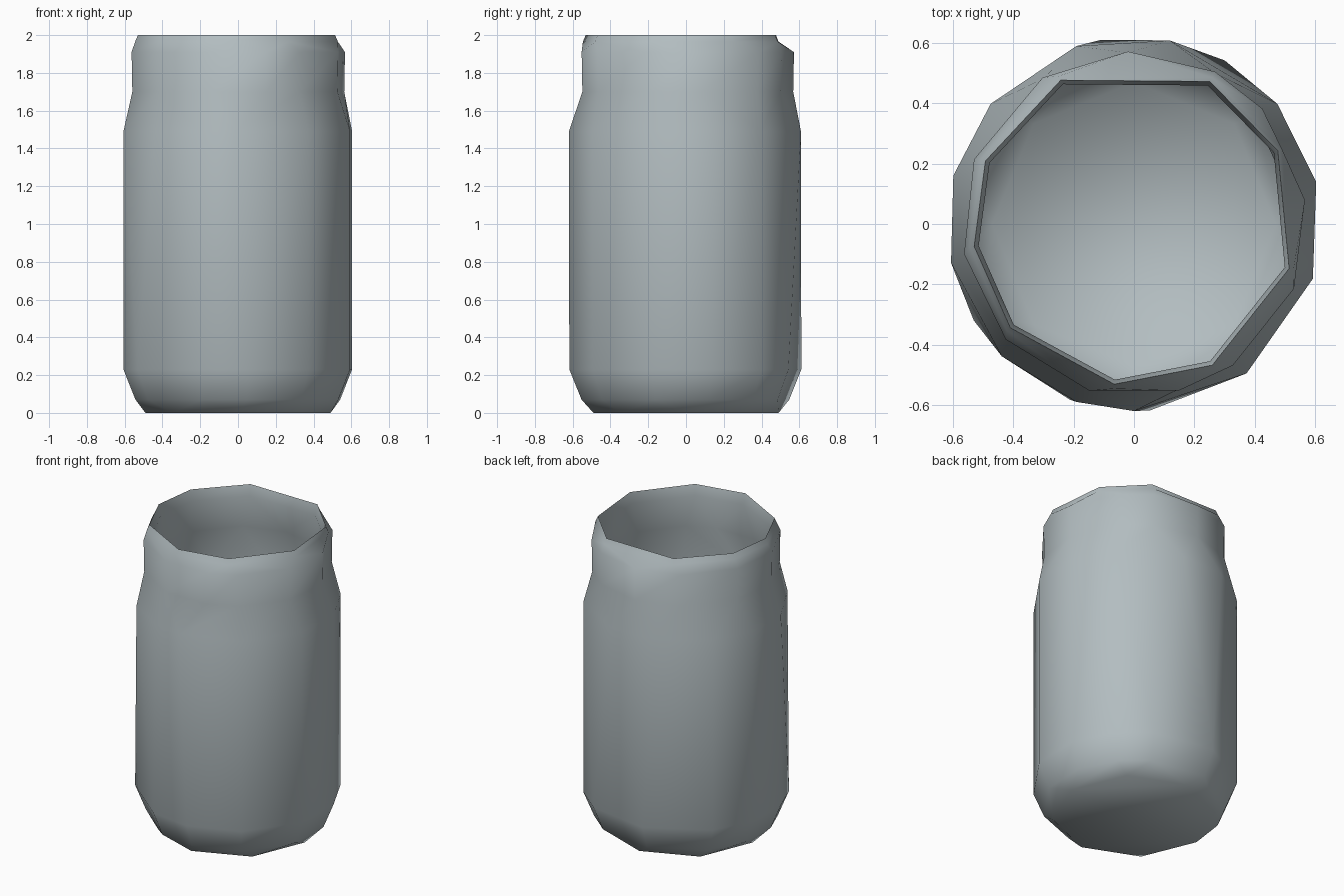
import bpy, bmesh, math

cube = bpy.data.objects.get("Cube")
if cube:
    bpy.data.objects.remove(cube, do_unlink=True)

mat = bpy.data.materials.new("pale grey glass")
mat.use_nodes = True
COLOUR = (0.45, 0.51, 0.53, 1)
mat.diffuse_color = COLOUR
mat.node_tree.nodes["Principled BSDF"].inputs["Base Color"].default_value = COLOUR

# Irregular corner angles, in degrees, of each kind of ring
BASE = [0, 45, 90, 135, 180, 225, 270, 315]
BODY_LOW = [13, 40, 61, 100, 140, 165, 192, 211, 250, 275, 307, 343]
BODY_TOP = [13, 40, 79, 108, 140, 165, 192, 225, 252, 270, 307, 343]
NECK = [8, 42, 62, 92, 122, 158, 190, 222, 255, 285, 305, 338]
RIM = [27, 62, 117, 157, 188, 220, 263, 299, 344]


def ring(bm, angles, radius, z):
    return [(a, bm.verts.new((radius * math.cos(math.radians(a)),
                              radius * math.sin(math.radians(a)), z))) for a in angles]


def stitch(bm, a, b):
    """Join two rings whose corner counts may differ, matching corners by angle."""
    a = a + [(a[0][0] + 360, a[0][1])]
    b = b + [(b[0][0] + 360, b[0][1])]
    i = j = 0
    while i < len(a) - 1 or j < len(b) - 1:
        da = a[i + 1][0] if i < len(a) - 1 else 9999
        db = b[j + 1][0] if j < len(b) - 1 else 9999
        corners = [a[i][1], b[j][1]]
        if da == db:
            bm.faces.new([a[i][1], a[i + 1][1], b[j + 1][1], b[j][1]])
            i, j = i + 1, j + 1
        elif da < db:
            bm.faces.new([a[i][1], a[i + 1][1], b[j][1]])
            i += 1
        else:
            bm.faces.new([a[i][1], b[j + 1][1], b[j][1]])
            j += 1


# Jar wall: up the outside, over the lip and down the inside
bm = bmesh.new()
PROFILE = [
    (BASE, 0.49, 0.0), (BODY_LOW, 0.555, 0.07), (BODY_LOW, 0.62, 0.23),
    (BODY_TOP, 0.62, 1.49), (NECK, 0.568, 1.70), (NECK, 0.572, 1.91),
    (RIM, 0.55, 1.965), (RIM, 0.535, 2.0),
    (RIM, 0.52, 1.93), (NECK, 0.535, 1.72), (BODY_TOP, 0.59, 1.47),
    (BODY_LOW, 0.59, 0.24), (BASE, 0.47, 0.04),
]
rings = [ring(bm, *row) for row in PROFILE]
for lower, upper in zip(rings, rings[1:]):
    stitch(bm, lower, upper)

# Underside and inner floor
bm.faces.new([v for _, v in reversed(rings[0])])
bm.faces.new([v for _, v in rings[-1]])
bmesh.ops.recalc_face_normals(bm, faces=bm.faces)

mesh = bpy.data.meshes.new("jar")
bm.to_mesh(mesh)
bm.free()
mesh.materials.append(mat)
jar = bpy.data.objects.new("jar", mesh)
bpy.context.collection.objects.link(jar)

# Soft shading with a crisp lip
bpy.ops.object.select_all(action="DESELECT")
jar.select_set(True)
bpy.context.view_layer.objects.active = jar
bpy.ops.object.shade_smooth_by_angle(angle=math.radians(55))
